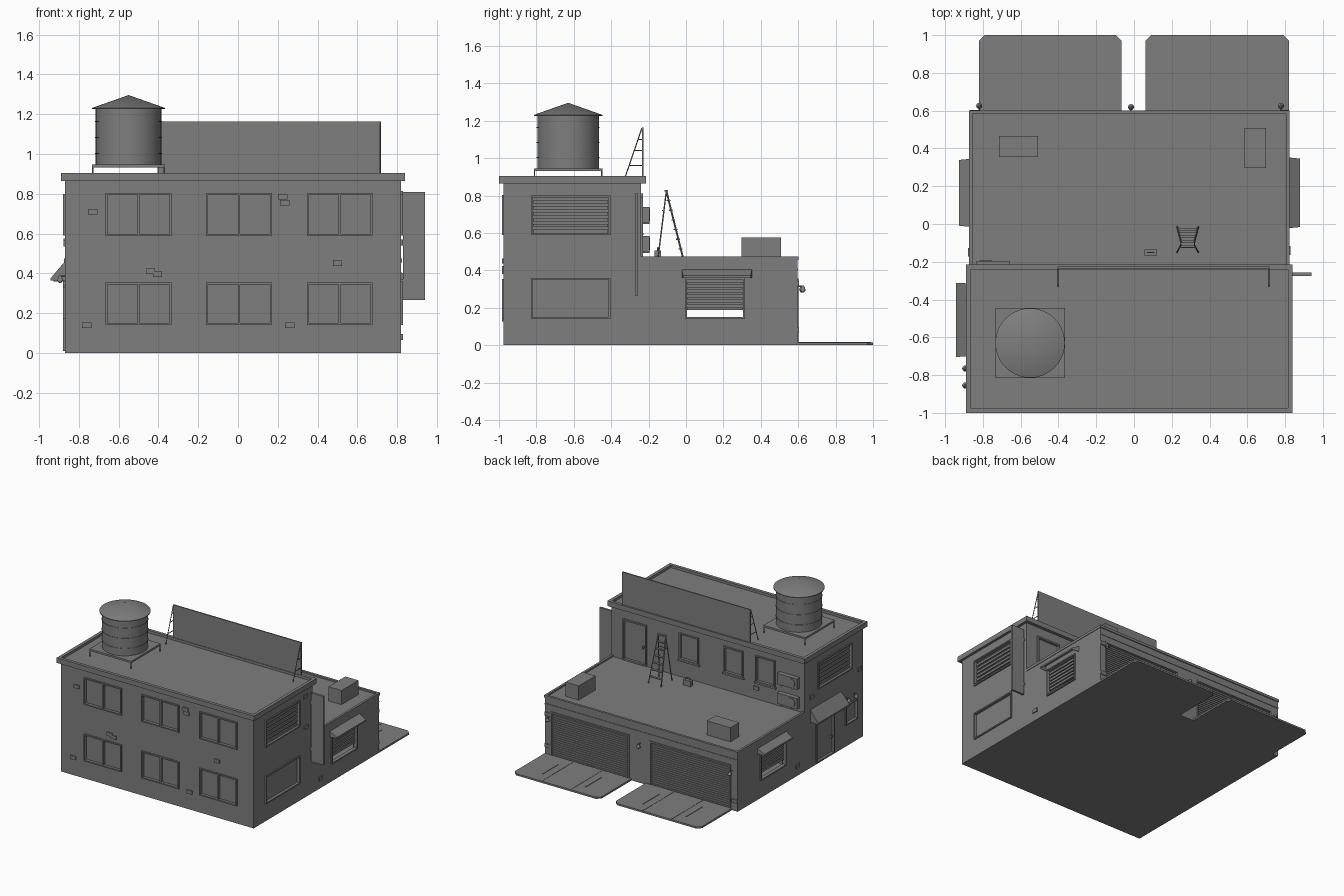
import bpy, bmesh, math
from mathutils import Vector, Matrix

if "Cube" in bpy.data.objects:
    bpy.data.objects.remove(bpy.data.objects["Cube"])

dark = bpy.data.materials.new("dark_grey")
dark.diffuse_color = (0.21, 0.21, 0.21, 1)
dark.use_nodes = True
dark.node_tree.nodes["Principled BSDF"].inputs["Base Color"].default_value = dark.diffuse_color


class Part:
    """Collects primitives into one named mesh object."""
    def __init__(self, name):
        self.name, self.bm = name, bmesh.new()

    def box(self, x0, x1, y0, y1, z0, z1):
        m = Matrix.LocRotScale(Vector(((x0+x1)/2, (y0+y1)/2, (z0+z1)/2)), None,
                               Vector((abs(x1-x0), abs(y1-y0), abs(z1-z0))))
        bmesh.ops.create_cube(self.bm, size=1, matrix=m)

    def wall(self, side, u0, u1, z0, z1, d0, d1):
        """Box on a wall: u along the wall, d outward from it."""
        if side in "FBG":
            base, s = {"F": (-0.975, -1), "B": (-0.24, 1), "G": (0.595, 1)}[side]
            self.box(u0, u1, base+s*d0, base+s*d1, z0, z1)
        else:
            base, s = {"L": (-0.87, -1), "R": (0.82, 1)}[side]
            self.box(base+s*d0, base+s*d1, u0, u1, z0, z1)

    def frame(self, side, u0, u1, z0, z1, w=0.01, d0=-0.02, d1=0.01):
        self.wall(side, u0, u0+w, z0, z1, d0, d1)
        self.wall(side, u1-w, u1, z0, z1, d0, d1)
        self.wall(side, u0+w, u1-w, z0, z0+w, d0, d1)
        self.wall(side, u0+w, u1-w, z1-w, z1, d0, d1)

    def ring(self, x0, x1, y0, y1, z0, z1, w):
        self.box(x0, x1, y0, y0+w, z0, z1)
        self.box(x0, x1, y1-w, y1, z0, z1)
        self.box(x0, x0+w, y0+w, y1-w, z0, z1)
        self.box(x1-w, x1, y0+w, y1-w, z0, z1)

    def rod(self, p, q, r, r2=None, n=8):
        p, q = Vector(p), Vector(q)
        m = Matrix.Translation((p+q)/2) @ (q-p).to_track_quat('Z', 'Y').to_matrix().to_4x4()
        bmesh.ops.create_cone(self.bm, cap_ends=True, segments=n, radius1=r,
                              radius2=r if r2 is None else r2, depth=(q-p).length, matrix=m)

    def ball(self, c, r):
        bmesh.ops.create_uvsphere(self.bm, u_segments=12, v_segments=8, radius=r,
                                  matrix=Matrix.Translation(c))

    def prism(self, pts, axis_vec):
        """Extrude a closed outline along a vector."""
        f = self.bm.faces.new([self.bm.verts.new(p) for p in pts])
        g = bmesh.ops.extrude_face_region(self.bm, geom=[f], use_keep_orig=True)["geom"]
        bmesh.ops.translate(self.bm, vec=axis_vec,
                            verts=[v for v in g if isinstance(v, bmesh.types.BMVert)])
        bmesh.ops.recalc_face_normals(self.bm, faces=self.bm.faces)

    def done(self, smooth=False):
        me = bpy.data.meshes.new(self.name)
        self.bm.to_mesh(me)
        self.bm.free()
        me.materials.append(dark)
        ob = bpy.data.objects.new(self.name, me)
        bpy.context.collection.objects.link(ob)
        if smooth:
            me.shade_smooth()
            me.set_sharp_from_angle(angle=math.radians(35))
        return ob


# main stepped body with hollow garage and recessed openings
b = Part("building_body")
b.prism([(-0.87, y, z) for y, z in ((-0.975, 0), (0.595, 0), (0.595, 0.463), (-0.24, 0.463),
                                    (-0.24, 0.885), (-0.975, 0.885))], (1.69, 0, 0))
body = b.done()
front = [(u, u+0.33, z, z+0.215) for u in (-0.665, -0.16, 0.347) for z in (0.14, 0.588)]
back = [(u, u+0.17, 0.60, 0.81) for u in (0.055, -0.335, -0.615)]
upper, lower, garage = (-0.83, -0.405, 0.59, 0.80), (-0.83, -0.405, 0.14, 0.36), (-0.005, 0.315, 0.14, 0.36)
doors = [(0.09, 0.76), (-0.80, -0.11)]
plain = [("F", *w) for w in front] + [("B", *w) for w in back] + [("R", *lower), ("L", -0.90, -0.75, 0.17, 0.33)]
blinds = [("R", *upper), ("L", *upper)]
cav = Part("garage_cavity_cutter")
cav.box(-0.84, 0.79, -0.2, 0.555, 0.03, 0.44)
cut = Part("opening_cutter")
for w in plain + blinds:
    cut.wall(*w, -0.025, 0.05)
for d in doors:
    cut.wall("G", *d, 0.004, 0.345, -0.025, 0.05)
cut.wall("B", 0.52, 0.71, 0.47, 0.78, -0.02, 0.05)
cut.wall("L", -0.60, -0.39, 0.01, 0.33, -0.02, 0.05)
cut.box(-1, 1, *garage)
for c in (cav, cut):
    ob = c.done()
    ob.hide_render = True
    ob.hide_set(True)
    m = body.modifiers.new(ob.name, 'BOOLEAN')
    m.object, m.operation, m.solver = ob, 'DIFFERENCE', 'EXACT'

# roof rims
r = Part("roof_cornice")
r.ring(-0.89, 0.84, -1.0, -0.215, 0.865, 0.905, 0.025)
r.done()
r = Part("garage_roof_rim")
r.box(-0.874, 0.824, 0.583, 0.602, 0.455, 0.475)
for x in (-0.874, 0.806):
    r.box(x, x+0.018, -0.24, 0.583, 0.455, 0.475)
r.wall("G", -0.87, 0.82, 0.40, 0.41, -0.005, 0.004)
r.done()

# windows with frames and panes
p = Part("window_panes")
f = Part("window_frames")
for s, u0, u1, z0, z1 in plain:
    p.wall(s, u0, u1, z0, z1, -0.025, -0.012)
    f.frame(s, u0, u1, z0, z1)
    if s == "F":
        f.wall(s, (u0+u1)/2-0.006, (u0+u1)/2+0.006, z0+0.01, z1-0.01, -0.02, 0.006)
    if s == "B":
        f.wall(s, u0-0.01, u1+0.01, z0-0.012, z0, 0, 0.012)
p.done()
for w in blinds + [("L", *garage), ("R", *garage)]:
    f.frame(*w)
f.done()

# blinds: the garage ones are raised a little so daylight passes under
v = Part("window_blinds")
for s, u0, u1, z0, z1 in blinds + [("L", *garage), ("R", *garage)]:
    lo = z0 + (0.047 if z0 < 0.3 else 0.01)
    v.wall(s, u0+0.01, u1-0.01, lo, z1-0.01, -0.024, -0.018)
    n = 6
    for i in range(n):
        z = lo + (z1-0.012-lo)*i/n
        v.wall(s, u0+0.012, u1-0.012, z, z+0.018, -0.018, -0.008)
v.done()

# ribbed garage doors
g = Part("garage_doors")
for u0, u1 in doors:
    g.wall("G", u0, u1, 0.004, 0.345, -0.025, -0.018)
    for i in range(20):
        z = 0.006 + i*0.017
        g.wall("G", u0, u1, z, z+0.012, -0.018, -0.012)
g.done()
g = Part("garage_door_frames")
for u0, u1 in doors:
    g.frame("G", u0-0.012, u1+0.012, 0.0, 0.357, 0.012, 0, 0.006)
g.done()

# walk doors
d = Part("walk_doors")
for s, u0, u1, z0, z1 in (("B", 0.52, 0.71, 0.465, 0.78), ("L", -0.60, -0.39, 0.01, 0.33)):
    d.wall(s, u0, u1, z0, z1, -0.02, -0.01)
    d.frame(s, u0-0.01, u1+0.01, z0, z1+0.01, 0.012)
    d.wall(s, u0+0.018, u0+0.03, z0+0.13, z0+0.15, -0.01, 0.008)
d.done()

# sloped awnings, open underneath
def awning(name, x, sgn, y0, y1, depth, zt, zl, flare=0.008):
    a = Part(name)
    ends = []
    for y, k in ((y0, -flare), (y1, flare)):
        pts = ((0, 0, zt), (depth, k, zl), (depth, k, zl-0.012), (0, 0, zl-0.012))
        ends.append([a.bm.verts.new((x+sgn*dx, y+dy, z)) for dx, dy, z in pts])
        a.bm.faces.new(ends[-1])
    for i in (0, 1):
        a.bm.faces.new((ends[0][i], ends[0][i+1], ends[1][i+1], ends[1][i]))
    bmesh.ops.recalc_face_normals(a.bm, faces=a.bm.faces)
    a.done().modifiers.new("thickness", 'SOLIDIFY').thickness = 0.004

awning("entrance_awning", -0.87, -1, -0.70, -0.315, 0.072, 0.46, 0.375, 0.004)
awning("left_window_awning", -0.87, -1, -0.015, 0.345, 0.056, 0.405, 0.372, -0.006)
awning("right_window_awning", 0.82, 1, -0.022, 0.352, 0.06, 0.405, 0.372, -0.006)

# driveways with chamfered outer corners and raised strips
w = Part("driveways")
st = Part("driveway_strips")
for x0, x1 in ((-0.82, -0.065), (0.06, 0.82)):
    w.prism([(x, y, 0.0) for x, y in ((x0, 0.595), (x1, 0.595), (x1, 0.97), (x1-0.03, 1.0),
                                      (x0+0.03, 1.0), (x0, 0.97))], (0, 0, 0.014))
    for k in (1, 2):
        x = x0 + (x1-x0)*k/3
        st.box(x-0.003, x+0.003, 0.605, 0.99, 0.013, 0.016)
    for k in (0.25, 0.75):
        x = x0 + (x1-x0)*k
        st.box(x-0.004, x+0.004, 0.70, 0.90, 0.013, 0.018)
w.done()
st.done()

# water tank on its stand
t = Part("water_tank")
cx, cy = -0.55, -0.63
t.rod((cx, cy, 0.945), (cx, cy, 1.23), 0.165, n=40)
t.rod((cx, cy, 1.226), (cx, cy, 1.231), 0.184, n=40)
t.rod((cx, cy, 1.231), (cx, cy, 1.296), 0.184, 0.0, n=40)
for z in (1.0, 1.08, 1.16):
    t.rod((cx, cy, z), (cx, cy, z+0.006), 0.168, n=40)
t.done(True)
t = Part("tank_stand")
t.box(cx-0.184, cx+0.184, cy-0.184, cy+0.184, 0.931, 0.946)
for sx in (-1, 1):
    for sy in (-1, 1):
        t.rod((cx+sx*0.18, cy+sy*0.18, 0.88), (cx+sx*0.18, cy+sy*0.18, 0.932), 0.004)
t.done()

# rooftop billboard with braced end frames
s = Part("billboard_panel")
s.box(-0.405, 0.718, -0.236, -0.226, 0.905, 1.163)
s.done()
s = Part("billboard_braces")
for x in (-0.402, 0.714):
    s.rod((x, -0.236, 1.16), (x, -0.33, 0.885), 0.003)
    for z in (0.96, 1.04, 1.10):
        s.rod((x, -0.236, z), (x, -0.236-0.094*(1.16-z)/0.275, z), 0.003)
s.done()

# projecting blade sign
s = Part("blade_sign")
s.box(0.83, 0.94, -0.274, -0.256, 0.265, 0.81)
for z in (0.35, 0.72):
    s.box(0.815, 0.835, -0.27, -0.26, z, z+0.02)
s.done()

# step ladder on the garage roof
l = Part("step_ladder")
cx = 0.284
for sx in (-1, 1):
    top = (cx+sx*0.033, -0.105, 0.825)
    l.rod(top, (cx+sx*0.056, -0.015, 0.463), 0.005, n=4)
    l.rod(top, (cx+sx*0.056, -0.15, 0.463), 0.004, n=4)
for i in range(1, 7):
    k = i/7
    hw, y, z = 0.033+0.023*k, -0.105+0.09*k, 0.825-0.362*k
    l.box(cx-hw, cx+hw, y-0.012, y+0.008, z-0.003, z+0.003)
l.box(cx-0.035, cx+0.035, -0.115, -0.095, 0.822, 0.831)
l.rod((cx-0.045, -0.125, 0.72), (cx+0.045, -0.125, 0.72), 0.003)
l.done()

# tool box
k = Part("tool_box")
k.box(0.055, 0.122, -0.168, -0.135, 0.462, 0.505)
for x in (0.07, 0.107):
    k.rod((x, -0.151, 0.50), (x, -0.151, 0.522), 0.003)
k.rod((0.07, -0.151, 0.522), (0.107, -0.151, 0.522), 0.003)
k.done()

# roof vents and wall air conditioners
a = Part("roof_vent_boxes")
a.box(-0.715, -0.508, 0.355, 0.465, 0.46, 0.575)
a.box(0.585, 0.70, 0.297, 0.508, 0.46, 0.575)
a.done()
a = Part("air_conditioners")
for z in (0.50, 0.655):
    a.wall("B", -0.835, -0.66, z, z+0.085, 0.008, 0.044)
    for u in (-0.80, -0.70):
        a.wall("B", u, u+0.01, z-0.008, z, 0, 0.045)
    a.rod((-0.785, -0.20, z+0.042), (-0.785, -0.192, z+0.042), 0.034, n=20)
a.done(True)

# wall lamps
n = Part("wall_lamps")
for x, y, z, dx, dy in ((-0.82, 0.595, 0.30, 0, 1), (-0.016, 0.595, 0.30, 0, 1), (0.778, 0.595, 0.30, 0, 1),
                        (-0.87, -0.765, 0.37, -1, 0), (-0.87, -0.855, 0.37, -1, 0)):
    r = 0.03 if abs(x) > 0.1 and dy else 0.024
    n.rod((x, y, z+0.015), (x+dx*r, y+dy*r, z+0.015), 0.004)
    n.rod((x+dx*r, y+dy*r, z-0.008), (x+dx*r, y+dy*r, z+0.018), 0.016, 0.006, n=12)
    n.ball((x+dx*r, y+dy*r, z-0.008), 0.011)
n.done(True)

# loose protruding bricks
q = Part("accent_bricks")
spots = {"F": [(-0.73, 0.71), (-0.44, 0.41), (-0.405, 0.395), (0.225, 0.785), (0.235, 0.755), (0.50, 0.45), (0.26, 0.14), (-0.76, 0.14)],
         "R": [(-0.33, 0.80), (-0.32, 0.555), (-0.14, 0.08)], "L": [(-0.33, 0.56), (-0.93, 0.55), (-0.15, 0.08)],
         "B": [(-0.45, 0.55)], "G": [(0.795, 0.33), (0.795, 0.08), (-0.845, 0.08)]}
for s, pts in spots.items():
    for u, z in pts:
        q.wall(s, u-0.023, u+0.023, z-0.014, z+0.014, -0.01, 0.008)
q.done()
